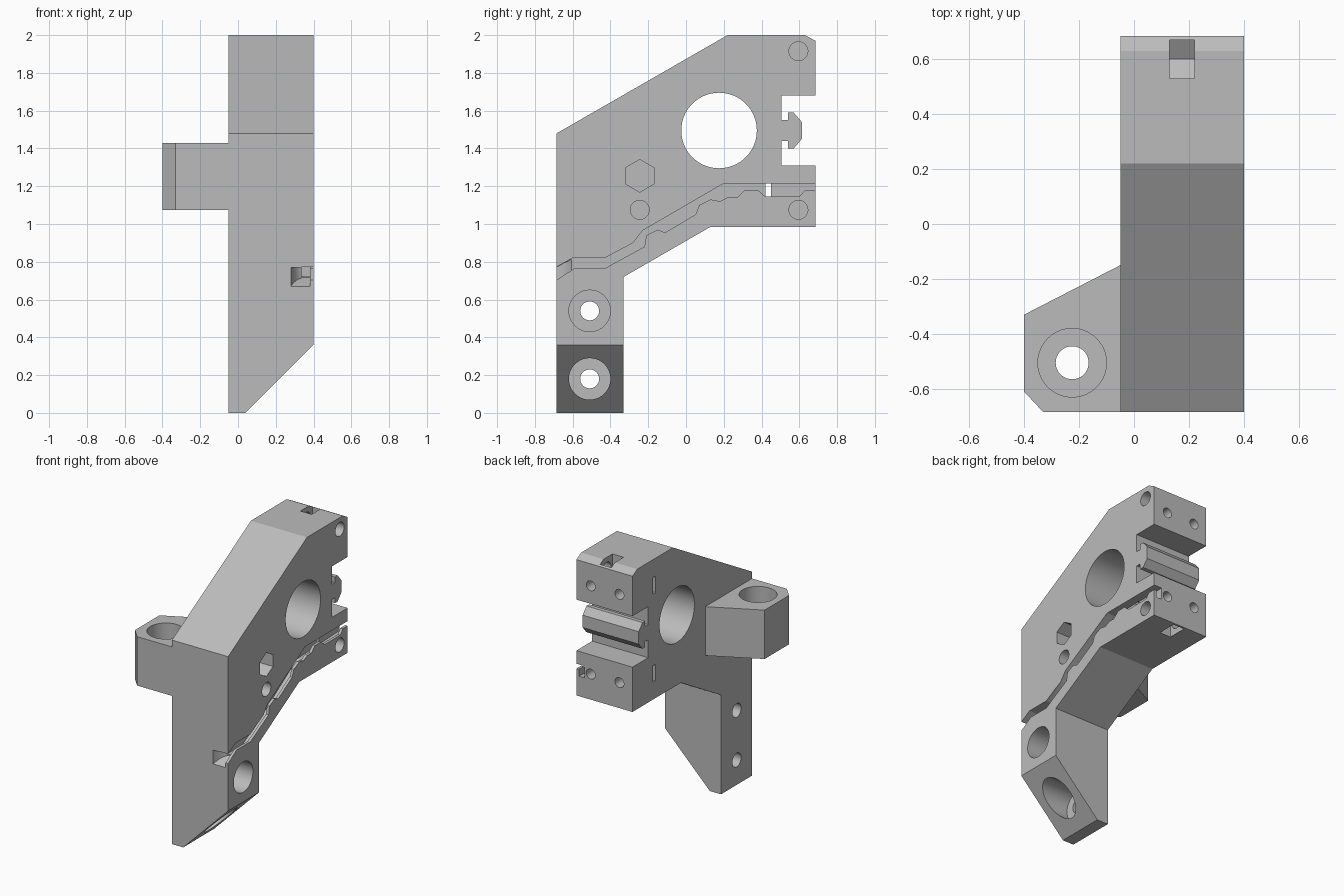
import bpy
import bmesh
import math

default_cube = bpy.data.objects.get("Cube")
if default_cube:
    bpy.data.objects.remove(default_cube, do_unlink=True)

grey = bpy.data.materials.new("plain grey")
grey.use_nodes = True
colour = (0.5, 0.5, 0.5, 1)
grey.diffuse_color = colour
grey.node_tree.nodes["Principled BSDF"].inputs["Base Color"].default_value = colour


def place(axis, point, along):
    """Map a flat profile point to space, extruded along the given axis."""
    first, second = point
    if axis == "x":
        return (along, first, second)
    if axis == "y":
        return (first, along, second)
    return (first, second, along)


def prism(name, points, axis, start, end):
    """Extrude a closed profile between two positions on an axis."""
    bm = bmesh.new()
    near = [bm.verts.new(place(axis, p, start)) for p in points]
    far = [bm.verts.new(place(axis, p, end)) for p in points]
    bm.faces.new(near)
    bm.faces.new(far)
    for i in range(len(points)):
        j = (i + 1) % len(points)
        bm.faces.new((near[i], near[j], far[j], far[i]))
    bmesh.ops.recalc_face_normals(bm, faces=bm.faces)
    mesh = bpy.data.meshes.new(name)
    bm.to_mesh(mesh)
    bm.free()
    mesh.materials.append(grey)
    obj = bpy.data.objects.new(name, mesh)
    bpy.context.collection.objects.link(obj)
    return obj


def ring(centre, radius, sides=40):
    """Regular polygon with a corner pointing up."""
    angles = [math.tau * i / sides for i in range(sides)]
    return [(centre[0] + radius * math.sin(a), centre[1] + radius * math.cos(a)) for a in angles]


def rectangle(left, right, low, high):
    return [(left, low), (right, low), (right, high), (left, high)]


def activate(obj):
    bpy.ops.object.select_all(action="DESELECT")
    obj.select_set(True)
    bpy.context.view_layer.objects.active = obj


def cut(target, points, axis, start, end, slope=0):
    """Subtract a prism, optionally sheared upward along y."""
    cutter = prism("cutter", points, axis, start, end)
    cutter.hide_render = True
    for v in cutter.data.vertices:
        v.co.z += slope * (v.co.y - FRONT)
    activate(target)
    mod = target.modifiers.new("cut", "BOOLEAN")
    mod.operation = "DIFFERENCE"
    mod.solver = "EXACT"
    mod.object = cutter
    bpy.ops.object.modifier_apply(modifier=mod.name)
    bpy.data.objects.remove(cutter, do_unlink=True)


FRONT, BACK = -0.685, 0.685
INNER, OUTER = -0.05, 0.4

# Main bracket plate, with the T-shaped rail in its rear notch
rail = [(0.505, 1.44), (0.54, 1.44), (0.54, 1.4), (0.57, 1.4), (0.613, 1.45)]
rail_top = [(y, 2.99 - z) for y, z in reversed(rail)]
outline = [(FRONT, 0), (-0.33, 0), (-0.33, 0.72), (0.13, 0.985), (BACK, 0.985),
           (BACK, 1.31), (0.505, 1.31)]
outline += rail + rail_top
outline += [(0.505, 1.68), (BACK, 1.68), (BACK, 1.97), (0.63, 2), (0.22, 2), (FRONT, 1.48)]
bracket = prism("bracket_plate", outline, "x", INNER, OUTER)

# Slanted foot
cut(bracket, [(0.04, 0), (0.5, 0.46), (0.5, -0.1), (-0.06, -0.1)], "y", -1, 0)

# Large round window
cut(bracket, ring((0.175, 1.495), 0.2, 64), "x", -1, 1)

# Counterbored mounting holes in the leg
for height in (0.18, 0.54):
    cut(bracket, ring((-0.51, height), 0.11), "x", 0.06, 1)
    cut(bracket, ring((-0.51, height), 0.05), "x", -1, 1)

# Blind bolt holes and hexagonal pocket in the outer face
for centre in ((0.595, 1.915), (0.595, 1.075), (-0.245, 1.075)):
    cut(bracket, ring(centre, 0.05), "x", 0.05, 1)
cut(bracket, ring((-0.245, 1.255), 0.086, 6), "x", 0.15, 1)

# Nut pockets with a pointed end, open at the top and the bottom
for centre, tip, mouth in ((1.915, 1.83, 2.2), (1.075, 1.16, 0.8)):
    shoulder = (centre + tip) / 2
    pocket = [(0.53, mouth), (0.53, shoulder), (0.6, tip), (0.67, shoulder), (0.67, mouth)]
    cut(bracket, pocket, "x", 0.13, 0.22)

# Rear bolt holes and the nut slits that cross them
for height in (1.81, 1.17):
    for x in (0.055, 0.285):
        cut(bracket, ring((x, height), 0.036, 24), "y", 0.41, 1)
    cut(bracket, rectangle(0.42, 0.45, height - 0.06, height + 0.06), "x", -1, 0.34)

# Cable channel: narrow wavy mouth over a wider hidden groove
upper = [(-0.7, 0.765), (-0.6, 0.82), (-0.43, 0.82), (-0.28, 0.9), (-0.23, 0.965),
         (0.2, 1.215), (0.7, 1.215)]
wavy = [(-0.7, 0.695), (-0.59, 0.765), (-0.43, 0.765), (-0.22, 0.88), (-0.21, 0.94),
        (-0.15, 0.97), (-0.11, 0.955), (0.05, 1.05), (0.07, 1.1), (0.13, 1.13),
        (0.18, 1.12), (0.22, 1.14), (0.27, 1.14), (0.31, 1.18), (0.38, 1.18),
        (0.42, 1.145), (0.6, 1.145), (0.63, 1.18), (0.7, 1.18)]
deep = [(-0.7, 0.67), (-0.6, 0.725), (-0.43, 0.725), (-0.22, 0.84), (0.2, 1.11), (0.7, 1.13)]
cut(bracket, upper + wavy[::-1], "x", 0.37, 0.5)
cut(bracket, upper + deep[::-1], "x", 0.335, 0.38)

# Rounded cable exit at the front edge
exit_curve = [(0.275, -0.7), (0.285, -0.67), (0.3, -0.64), (0.32, -0.615), (0.345, -0.6)]
cut(bracket, exit_curve + [(0.38, -0.6), (0.38, -0.7)], "z", 0.67, 0.77, slope=0.55)

# Side arm with a vertical counterbored hole
arm_outline = [(INNER, FRONT), (INNER, -0.15), (-0.4, -0.33), (-0.4, -0.61), (-0.33, FRONT)]
arm = prism("side_arm", arm_outline, "z", 1.075, 1.43)
cut(arm, ring((-0.225, -0.505), 0.125), "z", 1.18, 2)
cut(arm, ring((-0.225, -0.505), 0.06), "z", 0, 2)

# Smooth only the gentle curves
for part in (bracket, arm):
    activate(part)
    bpy.ops.object.shade_smooth_by_angle(angle=math.radians(25))
